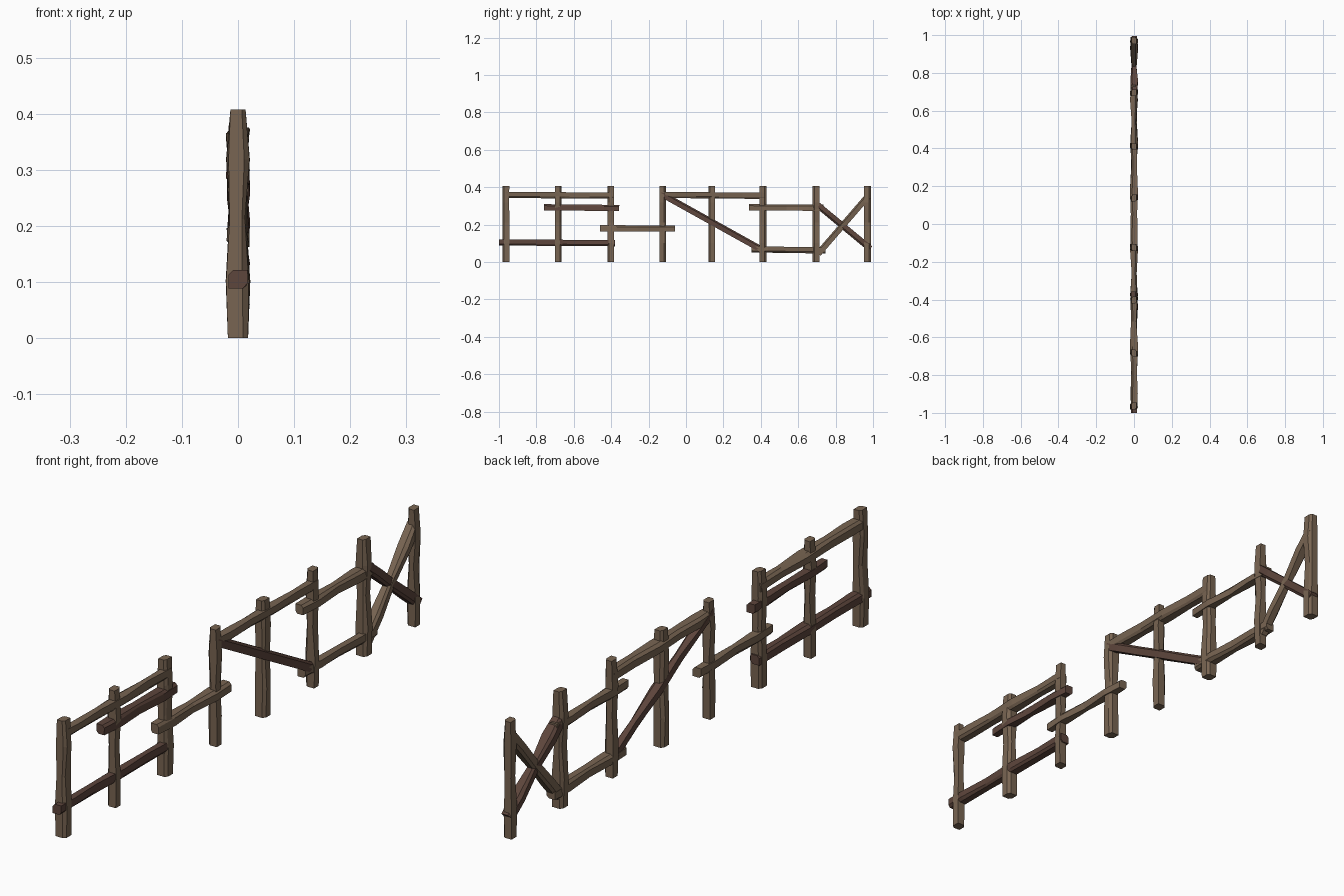
import bpy, bmesh, random
from mathutils import Vector

if "Cube" in bpy.data.objects:
    bpy.data.objects.remove(bpy.data.objects["Cube"])

random.seed(4)

def material(name, rgb):
    m = bpy.data.materials.new(name)
    m.diffuse_color = (*rgb, 1)
    m.use_nodes = True
    m.node_tree.nodes["Principled BSDF"].inputs["Base Color"].default_value = m.diffuse_color
    return m

BROWN = material("weathered_wood", (0.19, 0.13, 0.085))
RED = material("dark_red_wood", (0.11, 0.06, 0.045))

# Hewn six-sided section: across (x) and through (in the fence plane), unit half-size
SECTION = [(-1, -1), (0.55, -1), (1, -0.45), (1, 1), (-0.5, 1), (-1, 0.5)]

def beam(name, a, b, stations, mat, thick=0.0175, flip=1):
    """Beam from a to b, both (y, z); stations = (position 0-1, half width in x)."""
    p, q = Vector((0, *a)), Vector((0, *b))
    d = (q - p).normalized()
    side = Vector((0, -d.z, d.y))
    bm = bmesh.new()
    rings = []
    for i, (t, w) in enumerate(stations):
        end = i in (0, len(stations) - 1)
        ring = []
        for u, v in SECTION:
            x = w * u * flip + (0 if end else random.uniform(-0.0025, 0.0025))
            ring.append(bm.verts.new(p.lerp(q, t) + Vector((x, 0, 0)) + side * v * thick))
        rings.append(ring)
    n = len(SECTION)
    for r, s in zip(rings, rings[1:]):
        for i in range(n):
            bm.faces.new((r[i], r[(i + 1) % n], s[(i + 1) % n], s[i]))
    bm.faces.new(rings[0])
    bm.faces.new(rings[-1])
    bmesh.ops.recalc_face_normals(bm, faces=bm.faces)
    me = bpy.data.meshes.new(name)
    bm.to_mesh(me)
    bm.free()
    me.materials.append(mat)
    ob = bpy.data.objects.new(name, me)
    bpy.context.collection.objects.link(ob)
    return ob

# Upright posts, alternately waisted and turned
POST = [(0, 0.018), (0.25, 0.0195), (0.52, 0.0135), (0.78, 0.019), (1, 0.0135)]
for i, y in enumerate((-0.963, -0.683, -0.403, -0.125, 0.137, 0.412, 0.695, 0.971)):
    beam(f"post_{i + 1}", (y, 0), (y, 0.408), POST, BROWN, 0.018, 1 if i % 2 else -1)

# Horizontal rails
LONG = [(0, 0.0165), (0.12, 0.018), (0.32, 0.0145), (0.55, 0.0195), (0.78, 0.014), (1, 0.017)]
SHORT = [(0, 0.015), (0.22, 0.019), (0.5, 0.0125), (0.8, 0.019), (1, 0.016)]
rails = [
    ("left_top_rail", (-0.965, 0.359), (-0.39, 0.355), LONG, BROWN),
    ("left_middle_rail", (-0.76, 0.293), (-0.357, 0.289), SHORT, RED),
    ("left_bottom_rail", (-1.0, 0.105), (-0.38, 0.101), LONG, RED),
    ("gap_rail", (-0.46, 0.181), (-0.06, 0.179), SHORT, BROWN),
    ("right_top_rail", (-0.12, 0.359), (0.42, 0.354), LONG, BROWN),
    ("right_middle_rail", (0.338, 0.293), (0.735, 0.290), SHORT, BROWN),
    ("right_bottom_rail", (0.35, 0.068), (0.747, 0.062), SHORT, BROWN),
]
# Diagonal braces
braces = [
    ("fallen_rail", (-0.133, 0.365), (0.405, 0.066), LONG, RED),
    ("cross_brace_down", (0.69, 0.316), (0.985, 0.072), SHORT, RED),
    ("cross_brace_up", (0.707, 0.045), (0.971, 0.350), SHORT, BROWN),
]
for i, (name, a, b, st, mat) in enumerate(rails + braces):
    beam(name, a, b, st, mat, 0.0165, -1 if i % 2 else 1)
